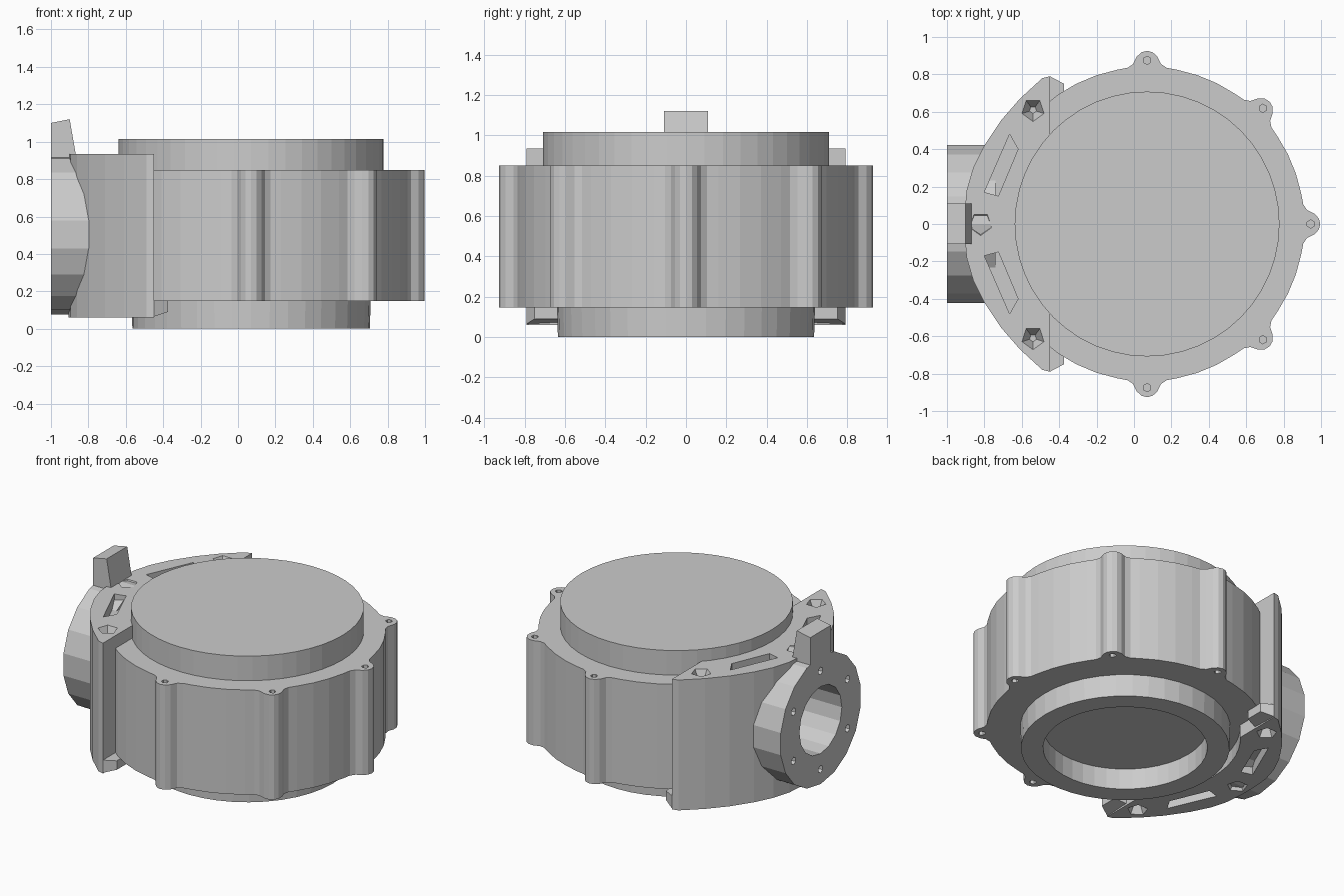
import bpy, bmesh
from math import sin, cos, pi, radians, atan2
from mathutils import Matrix, Vector

if "Cube" in bpy.data.objects:
    bpy.data.objects.remove(bpy.data.objects["Cube"])

CX = 0.07  # axis of the round housing


def finish(name, bm):
    bmesh.ops.recalc_face_normals(bm, faces=bm.faces)
    me = bpy.data.meshes.new(name)
    bm.to_mesh(me)
    bm.free()
    ob = bpy.data.objects.new(name, me)
    bpy.context.collection.objects.link(ob)
    return ob


def prism(name, pts, z0, z1):
    bm = bmesh.new()
    face = bm.faces.new([bm.verts.new((x, y, z0)) for x, y in pts])
    ext = bmesh.ops.extrude_face_region(bm, geom=[face])
    top = [v for v in ext["geom"] if isinstance(v, bmesh.types.BMVert)]
    bmesh.ops.translate(bm, verts=top, vec=(0, 0, z1 - z0))
    return finish(name, bm)


def cylinder(name, p0, p1, r0, r1=None, sides=48):
    a, b = Vector(p0), Vector(p1)
    rot = (b - a).to_track_quat('Z', 'Y').to_matrix().to_4x4()
    bm = bmesh.new()
    bmesh.ops.create_cone(bm, cap_ends=True, segments=sides, radius1=r0,
                          radius2=r0 if r1 is None else r1, depth=(b - a).length,
                          matrix=Matrix.Translation((a + b) / 2) @ rot)
    return finish(name, bm)


def cut(target, cutters):
    bpy.context.view_layer.objects.active = target
    for c in cutters:
        m = target.modifiers.new("cut", 'BOOLEAN')
        m.operation, m.solver, m.object = 'DIFFERENCE', 'EXACT', c
        bpy.ops.object.modifier_apply(modifier=m.name)


def discard(cutters):
    for c in cutters:
        bpy.data.objects.remove(c)


def arc(r, a0, a1, n):
    return [(CX + r * cos(radians(a0 + (a1 - a0) * i / n)),
             r * sin(radians(a0 + (a1 - a0) * i / n))) for i in range(n + 1)]


# Housing outline: circle broken by flared screw lugs
lug = [(-0.105, 0.835), (-0.075, 0.855), (-0.055, 0.895), (-0.03, 0.918), (0, 0.926),
       (0.03, 0.918), (0.055, 0.895), (0.075, 0.855), (0.105, 0.835)]
lug_angles = [-90, -45, 0, 45, 90]
outline = []
for a in lug_angles:
    t = radians(a)
    outline += [(CX + r * cos(t) - s * sin(t), r * sin(t) + s * cos(t)) for s, r in lug]
    outline += arc(0.84, a + 11, a + 34, 3) if a < 90 else arc(0.84, 101, 259, 20)
housing = prism("housing", outline, 0.147, 0.85)

# Small screw holes in both ends of each lug
holes = []
for a in lug_angles:
    x, y = CX + 0.875 * cos(radians(a)), 0.875 * sin(radians(a))
    for z0, z1 in ((0.76, 0.9), (0.1, 0.23)):
        holes.append(cylinder("screw_hole", (x, y, z0), (x, y, z1), 0.022, sides=6))
cut(housing, holes)
discard(holes)

# Raised lid and hollow base ring
cylinder("lid", (CX, 0, 0.83), (CX, 0, 1.015), 0.708)
base = cylinder("base_ring", (CX, 0, 0), (CX, 0, 0.17), 0.635, 0.64, sides=40)
recess = cylinder("recess", (CX, 0, -0.1), (CX, 0, 0.14), 0.5, sides=40)
cut(base, [recess])
discard([recess])

# Crescent side bracket wrapped round the left of the housing
half = [(-0.45, 0.79), (-0.49, 0.78), (-0.61, 0.67), (-0.71, 0.555), (-0.80, 0.42),
        (-0.86, 0.30), (-0.895, 0.18), (-0.905, 0.06)]
outer = half + [(x, -y) for x, y in reversed(half)]
inner = arc(0.7, 222, 138, 14)
bracket = prism("side_bracket", outer + [(-0.45, -0.52)] + inner + [(-0.45, 0.52)], 0.06, 0.935)

# Lower feet at the ends of the bracket
for s in (1, -1):
    foot = [(-0.48, 0.78), (-0.45, 0.79), (-0.375, 0.75), (-0.375, 0.63), (-0.48, 0.6)]
    ob = prism("bracket_foot", [(x, s * y) for x, y in foot], 0.065, 0.15)
    for v in ob.data.vertices:
        if v.co.z < 0.1 and v.co.x > -0.4:
            v.co.z = 0.09

# Slots and screw pits, top and bottom of the bracket
slot = [(-0.80, 0.17), (-0.665, 0.48), (-0.62, 0.40), (-0.725, 0.15)]
pits = []
for s in (1, -1):
    pts = [(x, s * y) for x, y in slot]
    pits += [prism("slot", pts, 0.86, 1.0), prism("slot", pts, 0, 0.135)]
for x, y in ((-0.54, 0.61), (-0.54, -0.61), (-0.82, 0)):
    pits.append(cylinder("pit", (x, y, 0.855), (x, y, 0.96), 0.02, 0.075, sides=5))
    pits.append(cylinder("pit", (x, y, 0.04), (x, y, 0.14), 0.075, 0.02, sides=5))
cut(bracket, pits)
discard(pits)

# Round port flange with bore and bolt holes
flange = cylinder("port_flange", (-1.0, 0, 0.505), (-0.74, 0, 0.505), 0.43, sides=18)
bore = cylinder("bore", (-1.1, 0, 0.505), (-0.63, 0, 0.505), 0.225, sides=16)
for ob in (flange, bracket, housing):
    cut(ob, [bore])
bolts = []
for i in range(6):
    y, z = 0.33 * sin(i * pi / 3), 0.505 + 0.33 * cos(i * pi / 3)
    bolts.append(cylinder("bolt_hole", (-1.05, y, z), (-0.93, y, z), 0.025, sides=6))
cut(flange, bolts)
discard(bolts + [bore])

# Upright tab above the flange
tab = prism("tab", [(-1.0, -0.108), (-0.9, -0.108), (-0.9, 0.11), (-1.0, 0.11)], 0.86, 1.12)
for v in tab.data.vertices:
    if v.co.z > 1:
        v.co.z -= 0.02 if v.co.x < -0.95 else 0
    elif v.co.x > -0.95:
        v.co.x = -0.855
